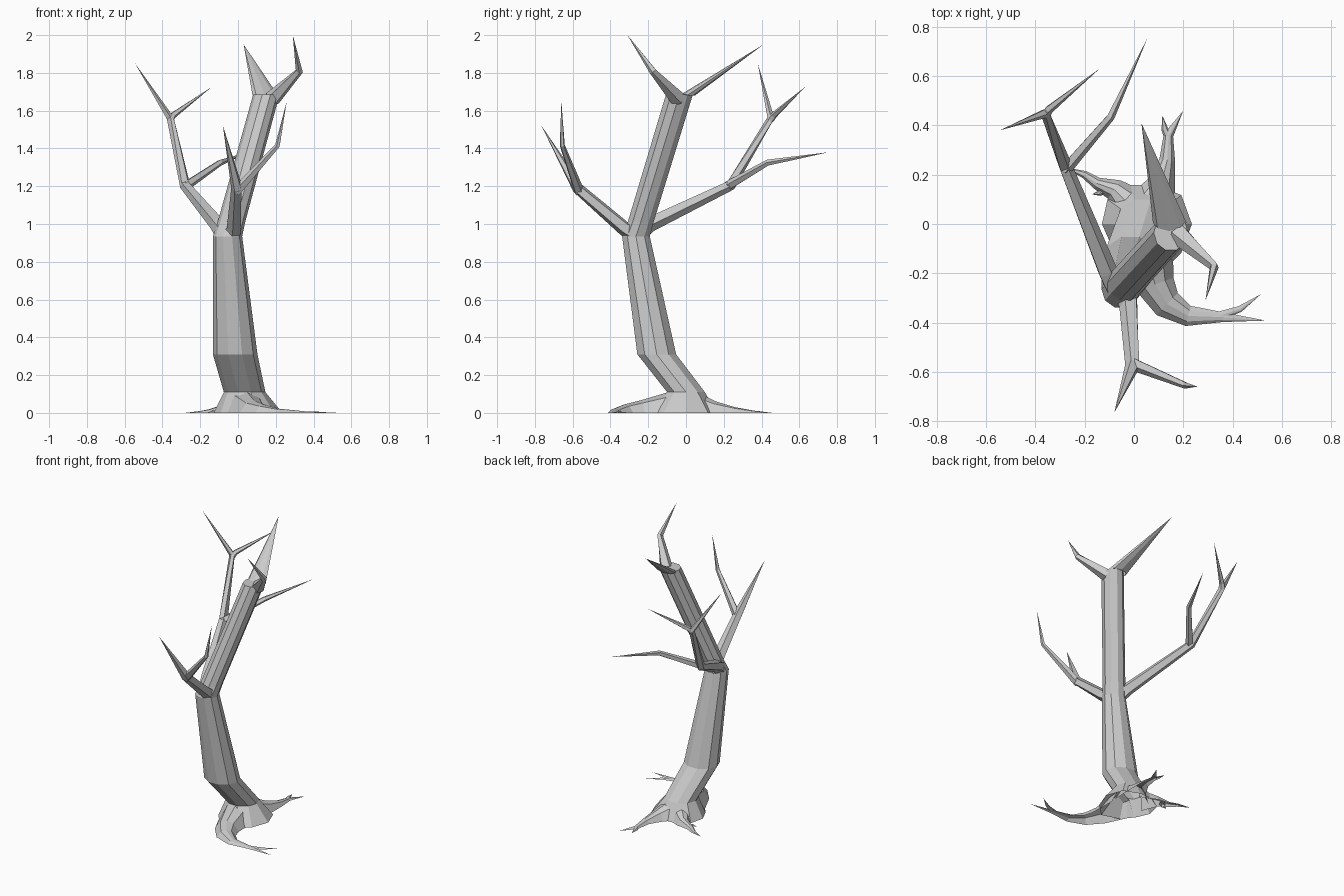
import bpy, bmesh, math
from mathutils import Vector

if "Cube" in bpy.data.objects:
    bpy.data.objects.remove(bpy.data.objects["Cube"])

Z = Vector((0, 0, 1))


def loft(name, rings, closed=True, cap=False):
    """Skin a list of rings; a one-point ring is a pointed tip."""
    bm = bmesh.new()
    vs = [[bm.verts.new(p) for p in r] for r in rings]
    for a, b in zip(vs, vs[1:]):
        n = len(a)
        for i in range(n if closed else n - 1):
            j = (i + 1) % n
            if len(b) == 1:
                bm.faces.new((a[i], a[j], b[0]))
            else:
                bm.faces.new((a[i], a[j], b[j], b[i]))
    if cap:
        bm.faces.new(vs[-1])
    bmesh.ops.recalc_face_normals(bm, faces=bm.faces[:])
    me = bpy.data.meshes.new(name)
    bm.to_mesh(me)
    bm.free()
    ob = bpy.data.objects.new(name, me)
    bpy.context.collection.objects.link(ob)
    return ob


def flat_ring(x, y, z, rx, ry, n=10, turn=0.0):
    return [Vector((x + rx * math.cos(t), y + ry * math.sin(t), z))
            for t in (math.tau * i / n + turn for i in range(n))]


def branch(name, pts, sides=5):
    """Tapering limb along (x, y, z, radius) points; radius 0 is a tip."""
    P = [Vector(p[:3]) for p in pts]
    rings = []
    for i, p in enumerate(P):
        r = pts[i][3]
        if r == 0:
            rings.append([p])
            continue
        d = Vector((0, 0, 0))
        if i > 0:
            d += (p - P[i - 1]).normalized()
        if i < len(P) - 1:
            d += (P[i + 1] - p).normalized()
        d.normalize()
        s = d.cross(Z).normalized()
        u = s.cross(d)
        rings.append([p + r * (s * math.cos(t) + u * math.sin(t))
                      for t in (math.tau * k / sides for k in range(sides))])
    loft(name, rings)


def root(name, pts):
    """Low ridge on the ground along (x, y, half width, height) points."""
    rings = []
    for i, (x, y, w, h) in enumerate(pts):
        p = Vector((x, y, 0))
        if w == 0:
            rings.append([p])
            continue
        a, b = pts[max(i - 1, 0)], pts[min(i + 1, len(pts) - 1)]
        d = Vector((b[0] - a[0], b[1] - a[1], 0)).normalized()
        s = d.cross(Z)
        rings.append([p - s * w, p - s * w * .55 + Z * h * .8, p + Z * h,
                      p + s * w * .55 + Z * h * .8, p + s * w])
    loft(name, rings, closed=False)


# Trunk with flared foot, leaning forward and then back
foot_r = [.205, .20, .17, .165, .17, .16, .15, .18, .22, .20]
foot = [Vector((.03 + r * math.cos(math.tau * i / 10),
                r * math.sin(math.tau * i / 10), 0)) for i, r in enumerate(foot_r)]
loft("trunk", [foot,
               flat_ring(.035, 0, .11, .11, .105),
               flat_ring(-.015, -.155, .31, .118, .108),
               flat_ring(-.055, -.265, .935, .077, .077),
               flat_ring(-.035, -.24, 1.01, .073, .072),
               flat_ring(.15, -.035, 1.685, .07, .075)], cap=True)

# Crown: broad spike and bent twig
loft("crown_spike", [flat_ring(.145, .005, 1.68, .068, .042, 8), [Vector((.03, .41, 1.95))]])
branch("crown_twig", [(.18, -.04, 1.66, .045), (.325, -.175, 1.81, .02), (.29, -.31, 2.0, 0)])

# Long limb to the back left
branch("back_limb", [(-.07, -.26, .95, .052), (-.11, -.19, 1.0, .042), (-.28, .235, 1.205, .029),
                     (-.36, .45, 1.56, .02), (-.545, .38, 1.85, 0)])
branch("back_limb_twig", [(-.358, .445, 1.55, .021), (-.345, .465, 1.575, .018), (-.14, .63, 1.725, 0)])
branch("back_limb_side", [(-.28, .22, 1.2, .026), (-.095, .435, 1.325, .017), (.055, .755, 1.38, 0)])

# Limb reaching forward
branch("front_limb", [(-.04, -.25, .935, .055), (-.02, -.33, .98, .04), (-.005, -.575, 1.19, .031),
                      (-.08, -.765, 1.52, 0)])
branch("front_limb_side", [(-.01, -.565, 1.17, .028), (.21, -.655, 1.415, .014), (.258, -.66, 1.65, 0)])

# Roots spreading over the ground
root("front_root", [(.04, -.06, .12, .12), (.085, -.245, .08, .065), (.135, -.325, .062, .045),
                    (.22, -.373, .042, .022), (.36, -.378, .02, .008), (.535, -.392, 0, 0)])
root("front_root_tip", [(.34, -.375, .018, .008), (.43, -.345, .013, .006), (.515, -.285, 0, 0)])
root("back_root", [(.06, .05, .11, .115), (.11, .16, .06, .06), (.135, .26, .032, .03),
                   (.14, .36, .02, .012), (.2, .46, 0, 0)])
root("back_root_tip", [(.14, .35, .018, .012), (.125, .385, .014, .01), (.115, .44, 0, 0)])
root("left_root", [(0, .06, .09, .1), (-.08, .14, .045, .045), (-.15, .165, .025, .02),
                   (-.2, .2, .016, .01), (-.28, .23, 0, 0)])
root("left_root_tip", [(-.11, .15, .02, .025), (-.14, .125, .012, .01), (-.17, .12, 0, 0)])
